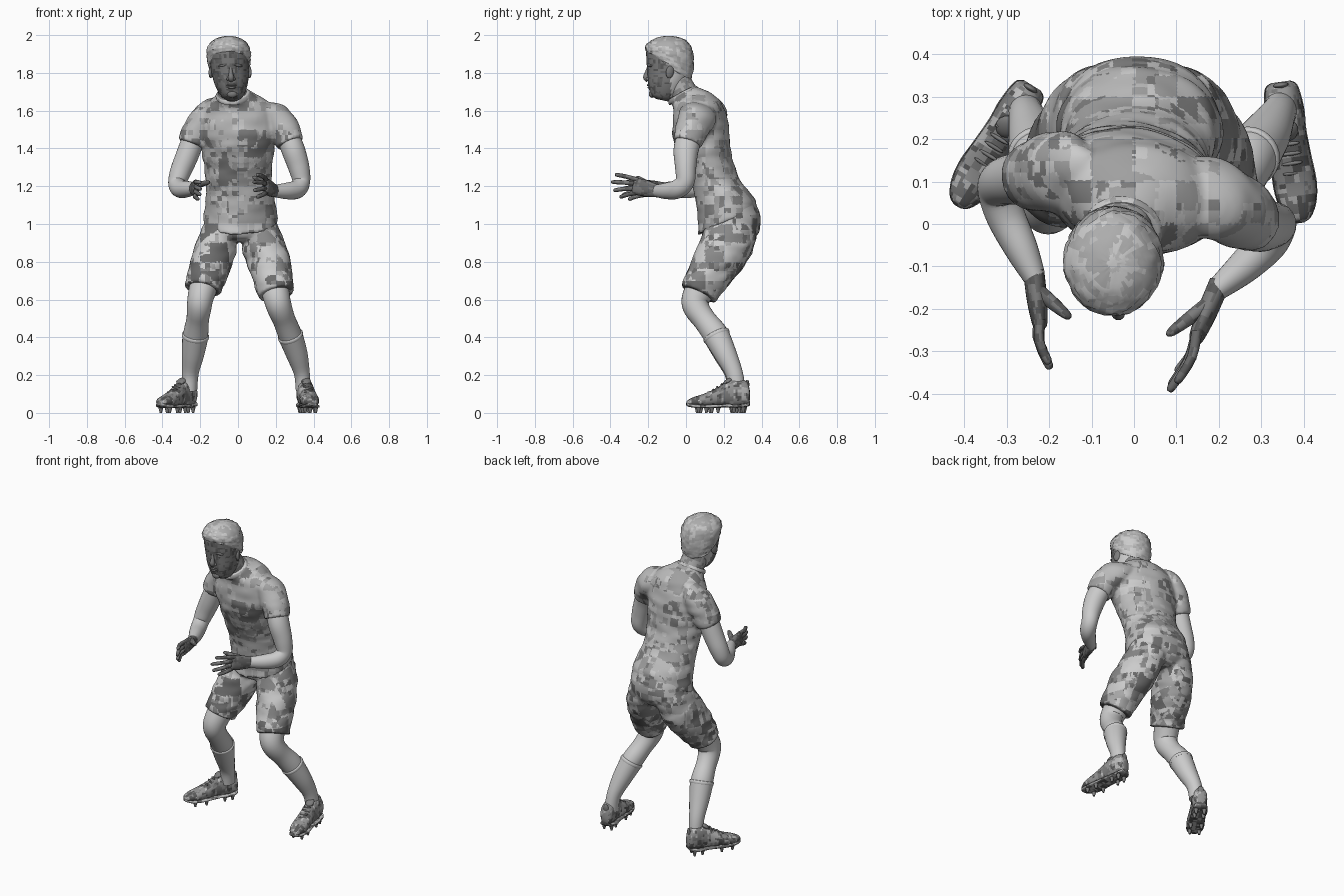
import bpy, bmesh, math, random
from mathutils import Vector, Matrix, noise

random.seed(4)
V3 = Vector
SHIRT, SHORTS, SHOE = (.75, .5, .35, .2, .5), (.7, .4, .25, .15, .6), (.5, .2, .1, .3)
DARK, HAIR = (.2, .1, .14), (.6, .5, .42)


def spline(rows, steps):
    """Catmull-Rom resampling of equal-length tuples."""
    out = []
    for i in range(len(rows) - 1):
        p0, p1 = rows[max(i - 1, 0)], rows[i]
        p2, p3 = rows[i + 1], rows[min(i + 2, len(rows) - 1)]
        for s in range(steps):
            t = s / steps
            out.append([0.5 * (2 * b + (c - a) * t + (2 * a - 5 * b + 4 * c - d) * t * t
                        + (3 * b - a - 3 * c + d) * t ** 3) for a, b, c, d in zip(p0, p1, p2, p3)])
    return out + [list(rows[-1])]


def grey(v):
    name = "grey_%02d" % round(v * 100)
    m = bpy.data.materials.get(name) or bpy.data.materials.new(name)
    m.diffuse_color = (v, v, v, 1)
    return m


def patches(ob, palette, scale=20):
    """Blocky grey patches, chosen by cell noise."""
    for v in palette:
        ob.data.materials.append(grey(v))
    for p in ob.data.polygons:
        q = ob.location + p.center
        big = noise.cell(q * scale * .5)
        f = big if noise.cell(q * scale + V3((7, 3, 5))) > 0 else noise.cell(q * scale * 1.7)
        p.material_index = int((f * .5 + .5) * len(palette)) % len(palette)
    return ob


def finish(name, bm, angle=50):
    bmesh.ops.recalc_face_normals(bm, faces=bm.faces)
    me = bpy.data.meshes.new(name)
    bm.to_mesh(me)
    bm.free()
    me.shade_smooth()
    me.set_sharp_from_angle(angle=math.radians(angle))
    ob = bpy.data.objects.new(name, me)
    bpy.context.collection.objects.link(ob)
    return ob


def loft(name, rings, n=28, power=1.0, fold=0.0, jitter=0.0):
    """Skin rings given as (centre, half axis U, half axis V)."""
    bm = bmesh.new()
    loops = []
    for c, u, v in rings:
        loop = []
        for k in range(n):
            a = 2 * math.pi * k / n
            ca, sa = math.cos(a), math.sin(a)
            p = (u * math.copysign(abs(ca) ** power, ca) + v * math.copysign(abs(sa) ** power, sa))
            q = c + p
            if fold:
                q += p.normalized() * fold * noise.noise(V3((q.x * 9, q.y * 9, q.z * 22)))
            if jitter:
                q += p.normalized() * random.uniform(-jitter, jitter)
            loop.append(bm.verts.new(q))
        loops.append(loop)
    for a, b in zip(loops, loops[1:]):
        for k in range(n):
            bm.faces.new((a[k], a[(k + 1) % n], b[(k + 1) % n], b[k]))
    bm.faces.new(loops[0])
    bm.faces.new(loops[-1])
    return finish(name, bm)


def stack(name, rows, steps=4, **kw):
    """Rows: x, y, z, rx, ry, yaw, pitch (positive pitch lifts the back)."""
    rings = []
    for x, y, z, rx, ry, w, p in spline(rows, steps):
        rings.append((V3((x, y, z)), V3((math.cos(w), math.sin(w), 0)) * rx,
                      V3((-math.sin(w) * math.cos(p), math.cos(w) * math.cos(p), math.sin(p))) * ry))
    return loft(name, rings, **kw)


def limb(name, rows, steps=4, **kw):
    """Rows: x, y, z, radius sideways, radius in depth, set square to the path."""
    pts = spline(rows, steps)
    rings = []
    for i, r in enumerate(pts):
        t = (V3(pts[min(i + 1, len(pts) - 1)][:3]) - V3(pts[max(i - 1, 0)][:3])).normalized()
        v = t.cross(V3((1, 0, 0))).normalized()
        rings.append((V3(r[:3]), v.cross(t) * max(r[3], .002), v * max(r[4], .002)))
    return loft(name, rings, **kw)


def ball(name, loc, size, rot=(0, 0, 0), palette=DARK):
    bm = bmesh.new()
    bmesh.ops.create_uvsphere(bm, u_segments=16, v_segments=10, radius=1)
    ob = finish(name, bm)
    ob.location, ob.scale, ob.rotation_euler = loc, size, rot
    return patches(ob, palette[:1])


def fuse(name, parts, palette):
    """Weld overlapping tubes into one smooth garment."""
    bm = bmesh.new()
    for p in parts:
        bm.from_mesh(p.data)
        bpy.data.objects.remove(p)
    ob = finish(name, bm)
    r = ob.modifiers.new("weld", 'REMESH')
    r.mode, r.voxel_size, r.use_smooth_shade = 'VOXEL', .009, True
    s = ob.modifiers.new("soften", 'SMOOTH')
    s.iterations, s.factor = 6, .5
    me = bpy.data.meshes.new_from_object(ob.evaluated_get(bpy.context.evaluated_depsgraph_get()))
    ob.modifiers.clear()
    ob.data = me
    return patches(ob, palette)


# shirt with sleeves, and collar
fuse("shirt", [
    stack("body", [(.015, .22, 1.008, .2, .17, -.1, .4), (.012, .21, 1.10, .19, .155, -.1, .28),
                   (.005, .16, 1.21, .177, .127, -.12, .2), (0, .11, 1.35, .188, .131, -.15, .1),
                   (0, .08, 1.47, .204, .149, -.2, .1), (0, .07, 1.57, .206, .138, -.2, .15),
                   (.002, .05, 1.64, .168, .118, -.2, .25), (-.015, .01, 1.675, .107, .094, -.2, .4),
                   (-.025, -.015, 1.69, .088, .084, -.15, .5)], steps=6, n=48, fold=.009),
    limb("sleeve", [(.12, .07, 1.6, .05, .09), (.185, .06, 1.568, .075, .1), (.24, .035, 1.51, .082, .09),
                    (.278, .007, 1.425, .075, .078)], steps=6, n=32, fold=.008),
    limb("sleeve", [(-.1, .1, 1.6, .05, .09), (-.16, .12, 1.573, .072, .1), (-.207, .122, 1.51, .08, .09),
                    (-.244, .11, 1.42, .075, .078)], steps=6, n=32, fold=.008)], SHIRT)
patches(stack("collar", [(-.023, -.01, 1.672, .093, .089, -.15, .5), (-.025, -.015, 1.683, .094, .089, -.15, .5),
                         (-.027, -.02, 1.694, .085, .081, -.15, .5)], steps=2, n=40), SHIRT[:3])

# shorts
fuse("shorts", [
    stack("seat", [(.015, .225, 1.09, .182, .143, -.1, .3), (.015, .238, 1.0, .193, .16, -.1, .2),
                   (.012, .24, .94, .18, .145, -.1, .1), (.01, .235, .905, .10, .1, -.1, 0)],
          steps=5, n=44, fold=.006),
    limb("short", [(.105, .245, .99, .10, .137), (.13, .217, .9, .11, .138), (.165, .155, .79, .114, .127),
                   (.192, .095, .69, .105, .108), (.207, .066, .63, .1, .1)], steps=5, n=36, fold=.012),
    limb("short", [(-.08, .25, .99, .095, .137), (-.11, .222, .9, .107, .138), (-.145, .16, .79, .112, .127),
                   (-.172, .105, .71, .102, .108), (-.186, .078, .655, .098, .1)], steps=5, n=36, fold=.012)],
    SHORTS)

# legs and socks
legs = {
    "left": [(.165, .16, .8, .09, .095), (.19, .09, .68, .078, .08), (.207, .05, .6, .07, .074),
             (.222, .058, .55, .066, .068), (.245, .1, .49, .06, .062), (.277, .16, .41, .062, .067),
             (.312, .21, .31, .053, .055), (.338, .255, .21, .038, .042), (.346, .27, .12, .036, .042)],
    "right": [(-.145, .16, .8, .09, .095), (-.18, .09, .68, .076, .08), (-.2, .05, .6, .068, .074),
              (-.206, .058, .55, .064, .068), (-.214, .1, .49, .06, .062), (-.225, .16, .41, .066, .067),
              (-.238, .205, .31, .055, .055), (-.252, .25, .21, .04, .042), (-.257, .265, .12, .037, .042)]}
for side, rows in legs.items():
    limb("leg_" + side, rows, n=28)
    limb("sock_" + side, [(x, y, z, a + .004, b + .004) for x, y, z, a, b in rows[5:]], n=28)
    top = V3(rows[5][:3])
    axis = (V3(rows[6][:3]) - top).normalized()
    limb("sock_cuff_" + side, [(*(top + axis * d), rows[5][3] + g, rows[5][4] + g)
                               for d, g in ((-.006, .003), (-.003, .006), (.009, .006), (.014, .003))], steps=1)

# studded shoes, modelled heel at origin and toe along -y
UPPER = [(0, .022, .055, .12), (.015, .038, .042, .165), (.07, .045, .036, .178), (.12, .043, .038, .165),
         (.18, .046, .036, .13), (.24, .05, .034, .102), (.29, .043, .036, .086), (.325, .025, .042, .07),
         (.336, .006, .048, .056)]


def shoe(side, heel, toe):
    d = V3(toe) - V3(heel)
    mat = Matrix.Translation((heel[0], heel[1], 0)) @ Matrix.Rotation(math.atan2(d.x, -d.y), 4, 'Z')
    rows = spline(UPPER, 5)
    parts = [loft("shoe_upper_" + side, [(V3((0, -l, (a + b) / 2)), V3((w, 0, 0)), V3((0, 0, (b - a) / 2)))
                                         for l, w, a, b in rows], n=32, power=.85),
             loft("shoe_sole_" + side, [(V3((0, -l, a)), V3((w + .002, 0, 0)), V3((0, 0, .009)))
                                        for l, w, a, b in rows], n=20, power=.6)]
    patches(parts[0], SHOE, 45)
    patches(parts[1], SHOE[:3], 45)
    # laces, tongue and heel tab
    for i in range(5):
        l, h = .125 + .023 * i, .165 - .0145 * i
        parts.append(ball("lace_" + side, (0, -l, h), (.026, .005, .006), (0, .12 * (-1) ** i, 0)))
    parts.append(ball("tongue_" + side, (0, -.115, .167), (.026, .03, .013), (.6, 0, 0)))
    parts.append(ball("heel_tab_" + side, (0, -.008, .15), (.018, .008, .024)))
    # studs
    for x, l in [(s * w, l) for s in (-1, 1) for w, l in ((.024, .035), (.026, .085), (.032, .205), (.028, .275))]:
        bm = bmesh.new()
        bmesh.ops.create_cone(bm, cap_ends=True, segments=12, radius1=.006, radius2=.014, depth=.034)
        st = patches(finish("stud_" + side, bm, 30), SHOE[1:2])
        st.location = (x, -l, .017)
        parts.append(st)
    for p in parts:
        p.matrix_world = mat @ Matrix.LocRotScale(p.location, p.rotation_euler, p.scale)


shoe("left", (.345, .335), (.393, 0))
shoe("right", (-.24, .327), (-.418, .04))

# arms
limb("arm_left", [(.262, .02, 1.47, .06, .068), (.293, 0, 1.39, .062, .066), (.322, -.002, 1.3, .056, .056),
                  (.335, -.005, 1.225, .047, .05), (.315, -.045, 1.185, .046, .05),
                  (.26, -.1, 1.175, .04, .044), (.195, -.155, 1.175, .027, .033)], steps=5)
limb("arm_right", [(-.232, .115, 1.46, .06, .065), (-.27, .108, 1.36, .06, .062), (-.307, .1, 1.27, .055, .056),
                   (-.322, .08, 1.21, .047, .05), (-.303, .02, 1.185, .046, .047),
                   (-.265, -.06, 1.185, .039, .042), (-.235, -.125, 1.188, .027, .033)], steps=5)


# hands with spread fingers
def hand(side, wrist, knuckle, tips, thumb):
    w, k = V3(wrist), V3(knuckle)
    bits = [limb("palm_" + side, [(*w.lerp(k, -.15), .025, .031), (*w.lerp(k, .5), .024, .043),
                                  (*k, .018, .044), (*k.lerp(w, -.12), .01, .038)], n=24)]
    for i, tip in enumerate(tips):
        base, t = k + V3((0, .01, .033 - .022 * i)), V3(tip)
        mid = base.lerp(t, .5) + V3((.012 if k.x > 0 else -.012, 0, .003))
        bits.append(limb("finger_" + side, [(*base, .013, .013), (*mid, .0115, .0115),
                                            (*mid.lerp(t, .85), .01, .01), (*t, .004, .004)], steps=3, n=12))
    t, b = V3(thumb), w.lerp(k, .25) + V3((0, 0, .015))
    bits.append(limb("thumb_" + side, [(*b, .018, .02), (*b.lerp(t, .5), .016, .016),
                                       (*b.lerp(t, .9), .011, .011), (*t, .004, .004)], steps=3, n=12))
    for o in bits:
        patches(o, DARK, 60)


hand("left", (.195, -.155, 1.175), (.148, -.265, 1.2),
     [(.1, -.375, 1.262), (.082, -.395, 1.222), (.085, -.383, 1.178), (.1, -.35, 1.142)], (.078, -.262, 1.25))
hand("right", (-.235, -.125, 1.188), (-.222, -.235, 1.188),
     [(-.2, -.33, 1.22), (-.197, -.342, 1.185), (-.2, -.335, 1.155), (-.21, -.305, 1.13)], (-.15, -.222, 1.222))

# neck and head, darker at the face
patches(limb("neck", [(-.02, .04, 1.6, .085, .085), (-.027, .0, 1.67, .077, .076), (-.035, -.035, 1.73, .074, .074),
                      (-.042, -.065, 1.8, .07, .07)]), (.25, .4), 40)
head = stack("head", [(-.03, -.125, 1.655, .028, .03, 0, -.2), (-.03, -.122, 1.67, .052, .062, 0, -.15),
                      (-.033, -.112, 1.70, .072, .083, 0, -.1), (-.037, -.1, 1.75, .09, .102, 0, 0),
                      (-.042, -.09, 1.81, .1, .115, 0, 0), (-.046, -.088, 1.87, .106, .121, 0, 0),
                      (-.05, -.09, 1.93, .1, .112, 0, 0), (-.05, -.09, 1.985, .02, .025, 0, 0)], steps=6, n=48)
patches(head, DARK + HAIR[:1], 40)
for p in head.data.polygons:
    p.material_index = 3 if p.center.y > -.08 else p.material_index % 3

# hair cap with a rough surface
patches(stack("hair", [(-.044, -.07, 1.815, .1, .112, 0, -.5), (-.046, -.08, 1.845, .111, .126, 0, -.42),
                       (-.048, -.086, 1.885, .116, .13, 0, -.25), (-.05, -.09, 1.93, .113, .124, 0, -.1),
                       (-.05, -.092, 1.966, .09, .1, 0, 0), (-.05, -.092, 1.987, .052, .06, 0, 0),
                       (-.05, -.092, 1.996, .012, .014, 0, 0)], steps=4, n=40, jitter=.004), HAIR, 35)

# face: nose, brows, eyes, lips, chin, ears
patches(limb("nose", [(-.039, -.192, 1.835, .009, .012), (-.038, -.203, 1.80, .011, .015),
                      (-.037, -.211, 1.775, .016, .016), (-.036, -.2, 1.76, .013, .012)], n=16), DARK[:1])
for s in (-1, 1):
    ball("nostril", (-.037 + s * .015, -.2, 1.768), (.009, .013, .009))
    ball("brow", (-.04 + s * .038, -.19, 1.84), (.028, .014, .008), (0, s * .12, s * .35))
    ball("eye", (-.04 + s * .036, -.186, 1.82), (.014, .011, .009))
    ball("ear", (-.042 + s * .101, -.085, 1.805), (.011, .022, .034), (-.2, 0, s * .35))
ball("upper_lip", (-.034, -.197, 1.735), (.026, .01, .006))
ball("lower_lip", (-.034, -.194, 1.723), (.023, .01, .007))
ball("chin", (-.031, -.18, 1.688), (.027, .017, .02))
